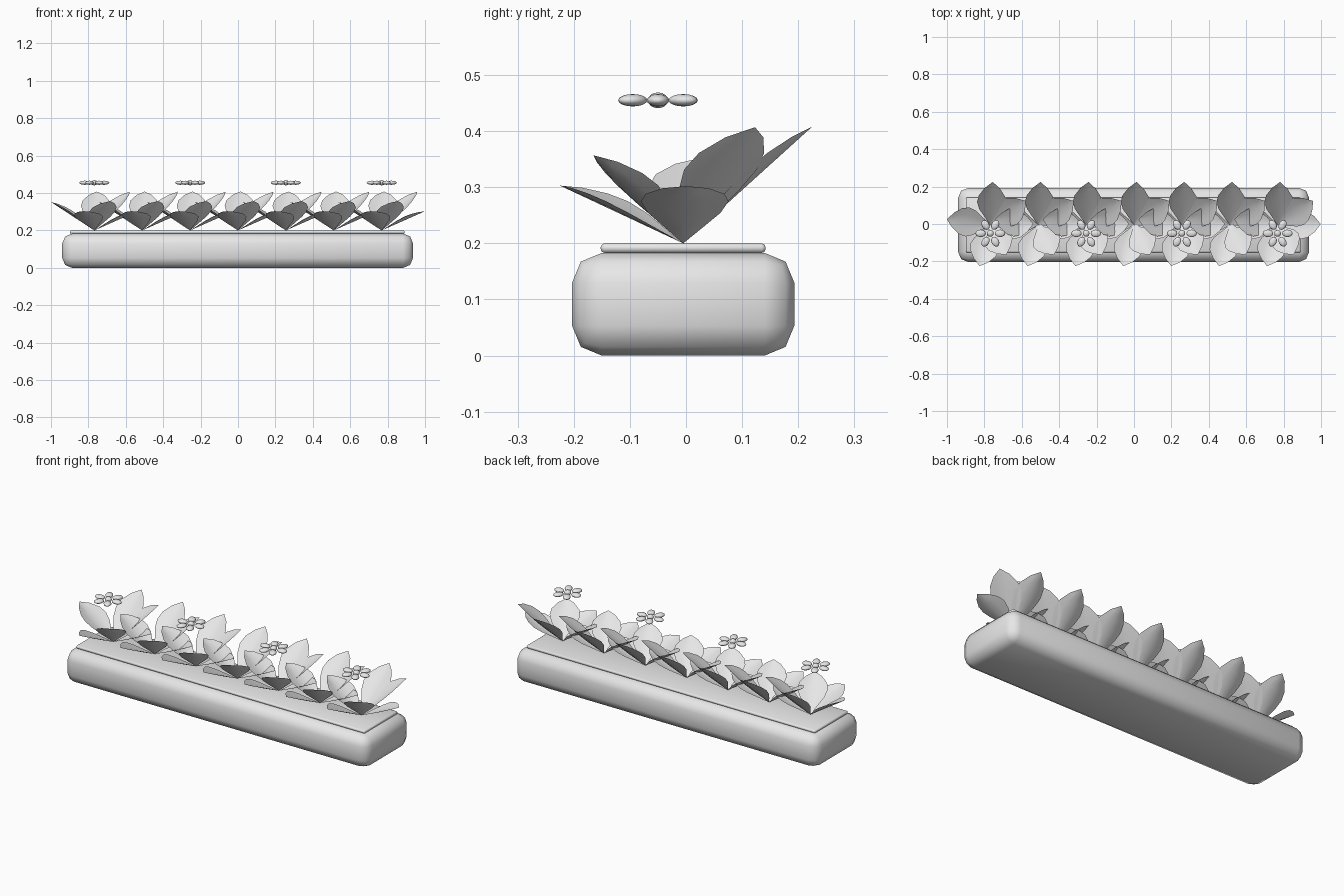
import bpy
import bmesh
import math
from mathutils import Vector, Matrix

cube = bpy.data.objects.get("Cube")
if cube:
    bpy.data.objects.remove(cube, do_unlink=True)

grey = bpy.data.materials.new("light grey")
grey.use_nodes = True
grey.diffuse_color = (0.8, 0.8, 0.8, 1)
grey.node_tree.nodes["Principled BSDF"].inputs["Base Color"].default_value = (0.8, 0.8, 0.8, 1)

MID_Y = -0.005
SPACING = 0.256
SOIL_TOP = 0.2


def finish(name, bm):
    """Turn a bmesh into a smooth grey object."""
    mesh = bpy.data.meshes.new(name)
    bmesh.ops.recalc_face_normals(bm, faces=bm.faces)
    for face in bm.faces:
        face.smooth = True
    bm.to_mesh(mesh)
    bm.free()
    mesh.materials.append(grey)
    obj = bpy.data.objects.new(name, mesh)
    bpy.context.collection.objects.link(obj)
    return obj


def rounded_box(name, size, centre, bevel, segments):
    bm = bmesh.new()
    matrix = Matrix.Translation(centre) @ Matrix.Diagonal((*size, 1))
    bmesh.ops.create_cube(bm, size=1, matrix=matrix)
    bmesh.ops.bevel(bm, geom=bm.edges[:], offset=bevel, segments=segments,
                    profile=0.5, affect='EDGES')
    return finish(name, bm)


def add_leaf(bm, tip, half_width=0.078, cup=0.018):
    """Cupped pointed leaf from the origin to the tip."""
    along = Vector(tip)
    side = Vector((0, 0, 1)).cross(along).normalized()
    up = along.normalized().cross(side)
    outline = [(0.2, 0.42), (0.4, 0.83), (0.57, 1), (0.72, 0.9), (0.88, 0.52)]
    rows = []
    for t, w in outline:
        rows.append([bm.verts.new(along * t + side * (half_width * w * s)
                                  + up * (cup * w * abs(s) ** 1.5))
                     for s in (-1, -0.5, 0, 0.5, 1)])
    base, end = bm.verts.new((0, 0, 0)), bm.verts.new(along)
    for i in range(4):
        bm.faces.new((base, rows[0][i + 1], rows[0][i]))
        for a, b in zip(rows, rows[1:]):
            bm.faces.new((a[i], a[i + 1], b[i + 1], b[i]))
        bm.faces.new((rows[-1][i], rows[-1][i + 1], end))


def add_ellipsoid(bm, radii, matrix):
    bmesh.ops.create_uvsphere(bm, u_segments=12, v_segments=8, radius=1,
                              matrix=matrix @ Matrix.Diagonal((*radii, 1)))


# Planter and soil slab
rounded_box("planter_box", (1.876, 0.396, 0.183), (-0.002, MID_Y, 0.0915), 0.053, 2)
rounded_box("soil", (1.79, 0.294, 0.017), (-0.004, MID_Y, 0.1915), 0.007, 2)

# Leaf tips relative to the plant base
leaf_tips = [
    (0.23, 0.005, 0.102), (0.19, 0.128, 0.207), (0.013, 0.23, 0.208),
    (-0.232, 0.03, 0.152), (-0.057, -0.22, 0.103), (0.085, -0.16, 0.157),
]
for i in range(-3, 4):
    bm = bmesh.new()
    for tip in leaf_tips:
        add_leaf(bm, tip)
    plant = finish(f"leaf_cluster_{i + 4}", bm)
    plant.location = (i * SPACING, MID_Y, SOIL_TOP)

# Flowers float above every second plant
for i in (-3, -1, 1, 3):
    bm = bmesh.new()
    add_ellipsoid(bm, (0.018, 0.018, 0.014), Matrix())
    for k in range(6):
        turn = Matrix.Rotation(k * math.pi / 3, 4, 'Z')
        add_ellipsoid(bm, (0.028, 0.02, 0.011), turn @ Matrix.Translation((0.052, 0, 0)))
    flower = finish(f"flower_{i + 4}", bm)
    flower.location = (i * SPACING, -0.05, 0.455)
